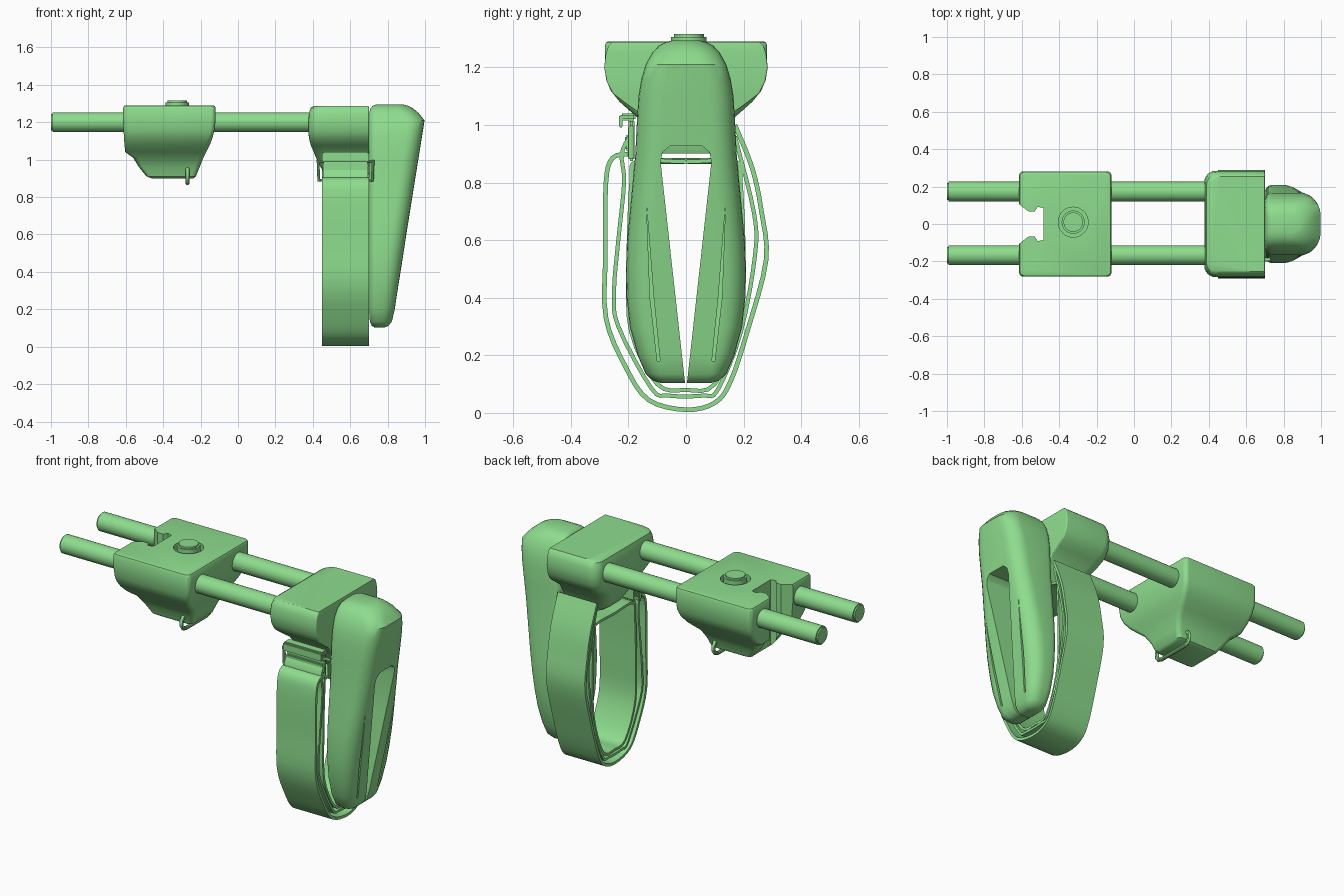
import bpy, bmesh, math
from mathutils import Vector

if "Cube" in bpy.data.objects:
    bpy.data.objects.remove(bpy.data.objects["Cube"], do_unlink=True)

GREEN = (0.27, 0.72, 0.27, 1)
mat = bpy.data.materials.new("soft green")
mat.use_nodes = True
mat.diffuse_color = GREEN
mat.node_tree.nodes["Principled BSDF"].inputs["Base Color"].default_value = GREEN


def activate(ob):
    bpy.ops.object.select_all(action="DESELECT")
    ob.select_set(True)
    bpy.context.view_layer.objects.active = ob


def smooth(ob, angle=35):
    activate(ob)
    bpy.ops.object.shade_smooth_by_angle(angle=math.radians(angle))


def finish(name, bm):
    bmesh.ops.recalc_face_normals(bm, faces=bm.faces)
    me = bpy.data.meshes.new(name)
    bm.to_mesh(me)
    bm.free()
    me.materials.append(mat)
    ob = bpy.data.objects.new(name, me)
    bpy.context.collection.objects.link(ob)
    return ob


def section(x0, x1, hy, r0, r1, steps=6):
    """Rounded rectangle with one radius on the -x side and one on the +x side."""
    limit = min(hy, (x1 - x0) / 2) * 0.95
    r0, r1 = min(r0, limit), min(r1, limit)
    corners = ((x1 - r1, hy - r1, r1), (x0 + r0, hy - r0, r0),
               (x0 + r0, r0 - hy, r0), (x1 - r1, r1 - hy, r1))
    return [(cx + r * math.cos(a), cy + r * math.sin(a))
            for q, (cx, cy, r) in enumerate(corners)
            for a in [(q + i / steps) * math.pi / 2 for i in range(steps + 1)]]


def loft(name, levels, r0, r1):
    """Skin rounded rectangles given as (z, x0, x1, half width)."""
    bm = bmesh.new()
    rings = [[bm.verts.new((x, y, z)) for x, y in section(x0, x1, hy, r0, r1)]
             for z, x0, x1, hy in levels]
    n = len(rings[0])
    for a, b in zip(rings, rings[1:]):
        for i in range(n):
            j = (i + 1) % n
            bm.faces.new((a[i], a[j], b[j], b[i]))
    bm.faces.new(rings[0])
    bm.faces.new(rings[-1])
    return finish(name, bm)


def prism(name, pts, axis, lo, hi):
    """Extrude a flat outline along x or z."""
    bm = bmesh.new()
    place = (lambda p, t: (t, *p)) if axis == "x" else (lambda p, t: (*p, t))
    face = bm.faces.new([bm.verts.new(place(p, lo)) for p in pts])
    new = bmesh.ops.extrude_face_region(bm, geom=[face])["geom"]
    move = Vector(place((0, 0), hi - lo))
    bmesh.ops.translate(bm, vec=move, verts=[v for v in new if isinstance(v, bmesh.types.BMVert)])
    return finish(name, bm)


def cylinder(name, start, end, r, sides=32, bevel=0.0):
    a, b = Vector(start), Vector(end)
    bm = bmesh.new()
    bmesh.ops.create_cone(bm, cap_ends=True, segments=sides, radius1=r, radius2=r, depth=(b - a).length)
    if bevel:
        rims = [e for e in bm.edges if abs(e.verts[0].co.z - e.verts[1].co.z) < 1e-4]
        bmesh.ops.bevel(bm, geom=rims, offset=bevel, segments=2, affect="EDGES")
    bmesh.ops.rotate(bm, verts=bm.verts, matrix=(b - a).to_track_quat("Z", "Y").to_matrix())
    bmesh.ops.translate(bm, verts=bm.verts, vec=(a + b) / 2)
    return finish(name, bm)


def box(name, lo, hi, bevel=0.006):
    bm = bmesh.new()
    bmesh.ops.create_cube(bm, size=1)
    for v in bm.verts:
        v.co = [l + (c + 0.5) * (h - l) for c, l, h in zip(v.co, lo, hi)]
    bmesh.ops.bevel(bm, geom=bm.edges[:], offset=bevel, segments=2, affect="EDGES")
    ob = finish(name, bm)
    smooth(ob)


def cut(ob, cutter):
    cutter.hide_render = True
    mod = ob.modifiers.new("cut", "BOOLEAN")
    mod.operation, mod.solver, mod.object = "DIFFERENCE", "EXACT", cutter
    activate(ob)
    bpy.ops.object.modifier_apply(modifier=mod.name)
    bpy.data.objects.remove(cutter, do_unlink=True)


def wire(name, pts, r):
    """Closed round wire through the given points."""
    cu = bpy.data.curves.new(name, "CURVE")
    cu.dimensions, cu.bevel_depth, cu.bevel_resolution = "3D", r, 3
    sp = cu.splines.new("POLY")
    sp.points.add(len(pts) - 1)
    for p, co in zip(sp.points, pts):
        p.co = (*co, 1)
    sp.use_cyclic_u = True
    cu.materials.append(mat)
    ob = bpy.data.objects.new(name, cu)
    bpy.context.collection.objects.link(ob)
    activate(ob)
    bpy.ops.object.convert(target="MESH")
    smooth(bpy.context.object)


def strap(name, pts, x0, x1, thick, steps=4):
    """Flat webbing following a smooth path in the y-z plane."""
    p = [Vector(q) for q in pts]
    p = [2 * p[0] - p[1]] + p + [2 * p[-1] - p[-2]]
    path = []
    for a, b, c, d in zip(p, p[1:], p[2:], p[3:]):
        for t in (i / steps for i in range(steps)):
            path.append(0.5 * (2 * b + (c - a) * t + (2 * a - 5 * b + 4 * c - d) * t * t
                               + (3 * b - a - 3 * c + d) * t ** 3))
    path.append(p[-2])
    bm = bmesh.new()
    rows = [[bm.verts.new((x, *q)) for x in (x0, x1)] for q in path]
    for a, b in zip(rows, rows[1:]):
        bm.faces.new((a[0], a[1], b[1], b[0]))
    ob = finish(name, bm)
    mod = ob.modifiers.new("thickness", "SOLIDIFY")
    mod.thickness, mod.offset = thick, 0
    activate(ob)
    bpy.ops.object.modifier_apply(modifier=mod.name)
    smooth(ob)


# Two rods
for side, y in (("left", 0.173), ("right", -0.167)):
    smooth(cylinder(f"{side}_rod", (-1, y, 1.2), (0.5, y, 1.2), 0.053, bevel=0.008))

# Clamp block with a dovetail notch and a recessed knob
clamp = loft("clamp_block", [
    (0.9, -0.46, -0.24, 0.09), (0.91, -0.49, -0.225, 0.105), (0.96, -0.53, -0.205, 0.12),
    (1.01, -0.56, -0.185, 0.15), (1.04, -0.603, -0.17, 0.185), (1.08, -0.607, -0.15, 0.23),
    (1.12, -0.61, -0.135, 0.262), (1.16, -0.612, -0.125, 0.278), (1.21, -0.615, -0.12, 0.282),
    (1.277, -0.615, -0.12, 0.282), (1.287, -0.61, -0.125, 0.277), (1.29, -0.602, -0.133, 0.269)],
    0.025, 0.025)
half = [(-0.7, 0.15), (-0.62, 0.11), (-0.565, 0.068), (-0.53, 0.068), (-0.515, 0.092), (-0.485, 0.085)]
cut(clamp, prism("notch_cutter", half + [(x, -y) for x, y in reversed(half)], "z", 0.8, 1.4))
cut(clamp, cylinder("recess_cutter", (-0.325, 0.01, 1.25), (-0.325, 0.01, 1.35), 0.08))
smooth(clamp)
smooth(cylinder("clamp_knob", (-0.325, 0.01, 1.2), (-0.325, 0.01, 1.315), 0.062, bevel=0.01))

# Wire lever under the clamp: a long oval ring
ring = [(s * 0.095, a) for s in (1, -1) for a in range(6)]
wire("clamp_lever", [(-0.27, cy + 0.04 * math.cos(t), 0.915 + 0.04 * math.sin(t))
                     for cy, a in ring
                     for t in [(-0.5 if cy > 0 else 0.5) * math.pi + a * math.pi / 5]], 0.011)

# Rear block holding the rods and pad
smooth(loft("rear_block", [
    (0.9, 0.5, 0.69, 0.08), (0.93, 0.46, 0.7, 0.1), (0.98, 0.43, 0.7, 0.125), (1.04, 0.405, 0.7, 0.16),
    (1.075, 0.39, 0.7, 0.21), (1.11, 0.38, 0.7, 0.255), (1.15, 0.376, 0.7, 0.275), (1.2, 0.376, 0.7, 0.284),
    (1.25, 0.38, 0.7, 0.278), (1.277, 0.388, 0.7, 0.268), (1.288, 0.405, 0.698, 0.255)], 0.06, 0.006))

# Shoulder pad, split by a tapering slot and creased along each leg
pad = loft("shoulder_pad", [
    (0.103, 0.73, 0.785, 0.085), (0.112, 0.715, 0.805, 0.115), (0.135, 0.705, 0.823, 0.14),
    (0.2, 0.7, 0.838, 0.168), (0.3, 0.7, 0.853, 0.195), (0.4, 0.7, 0.869, 0.206), (0.5, 0.7, 0.885, 0.209),
    (0.6, 0.7, 0.9, 0.204), (0.75, 0.7, 0.924, 0.19), (0.9, 0.7, 0.948, 0.176), (1.0, 0.7, 0.964, 0.171),
    (1.1, 0.7, 0.98, 0.165), (1.16, 0.7, 0.99, 0.155), (1.21, 0.7, 0.997, 0.14), (1.25, 0.702, 0.965, 0.118),
    (1.275, 0.708, 0.935, 0.095), (1.288, 0.72, 0.91, 0.07), (1.294, 0.735, 0.885, 0.045)], 0.04, 0.085)
edge = [(0.003, 0.0), (0.003, 0.1), (0.088, 0.87), (0.082, 0.905), (0.055, 0.928)]
cut(pad, prism("slot_cutter", edge + [(-y, z) for y, z in reversed(edge)], "x", 0.6, 1.1))
for s in (1, -1):
    crease = [(0.09, 0.18), (0.112, 0.4), (0.137, 0.72), (0.125, 0.4), (0.1, 0.18)]
    cut(pad, prism("crease_cutter", [(s * y, z) for y, z in crease], "x", 0.8, 1.1))
smooth(pad, 40)

# Hanging webbing loops
strap("outer_strap", [(-0.195, 0.9), (-0.255, 0.885), (-0.278, 0.8), (-0.28, 0.55), (-0.278, 0.33),
                      (-0.21, 0.16), (-0.13, 0.045), (0, 0.011), (0.1, 0.035), (0.155, 0.11), (0.215, 0.29),
                      (0.278, 0.53), (0.262, 0.7), (0.23, 0.85), (0.17, 1.0)], 0.45, 0.7, 0.016)
strap("middle_strap", [(-0.19, 0.97), (-0.223, 0.9), (-0.215, 0.8), (-0.235, 0.6), (-0.25, 0.42),
                       (-0.235, 0.3), (-0.12, 0.085), (-0.06, 0.06), (0.06, 0.06), (0.11, 0.08), (0.19, 0.28),
                       (0.24, 0.55), (0.235, 0.7), (0.17, 0.96)], 0.455, 0.695, 0.014)
strap("inner_strap", [(0, 0.872), (-0.17, 0.872), (-0.19, 0.8), (-0.2, 0.5), (-0.19, 0.28), (-0.1, 0.1),
                      (0, 0.08), (0.1, 0.1), (0.18, 0.3), (0.2, 0.5), (0.19, 0.8), (0.17, 0.872), (0, 0.872)],
      0.46, 0.69, 0.014)

# Strap buckle: plate, two crossbars, hooked lip and wire frame
box("buckle_plate", (0.455, -0.2, 0.875), (0.695, -0.178, 1.02))
box("buckle_lip", (0.45, -0.228, 1.015), (0.7, -0.175, 1.04))
box("buckle_hook", (0.45, -0.232, 0.99), (0.7, -0.22, 1.035), 0.004)
box("buckle_bar", (0.455, -0.212, 0.91), (0.695, -0.19, 0.965))
wire("buckle_frame", [(x, -0.19, z) for x, z in ((0.432, 0.89), (0.718, 0.89), (0.722, 0.99), (0.428, 0.99))], 0.011)
